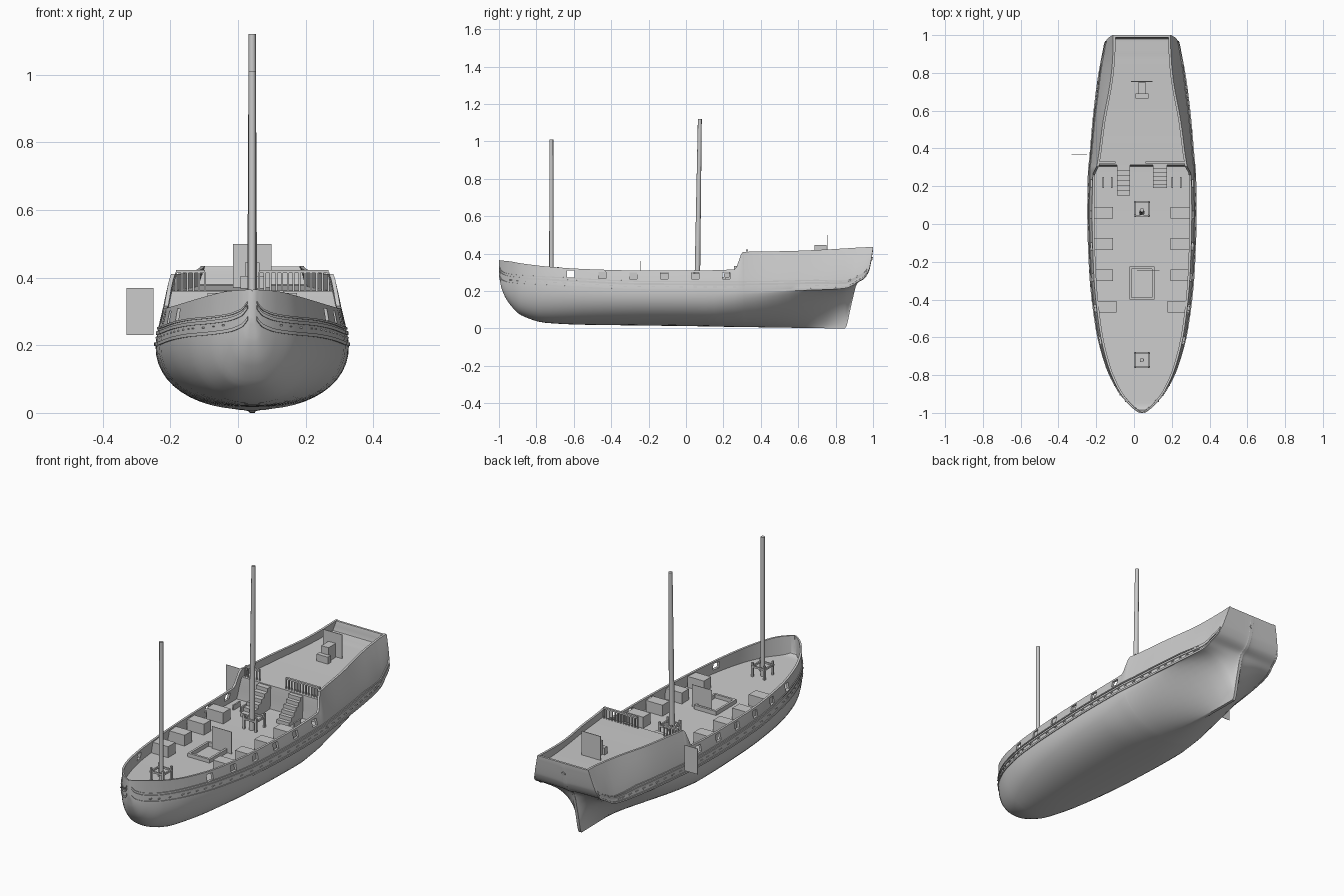
import bpy, bmesh, math
from mathutils import Vector, Matrix

if "Cube" in bpy.data.objects:
    bpy.data.objects.remove(bpy.data.objects["Cube"])

CX = 0.042  # centreline of the ship

grey = bpy.data.materials.new("plain grey")
grey.use_nodes = True
grey.diffuse_color = (0.6, 0.6, 0.6, 1)
grey.node_tree.nodes["Principled BSDF"].inputs["Base Color"].default_value = grey.diffuse_color


def finish(name, bm, smooth=False):
    bmesh.ops.recalc_face_normals(bm, faces=bm.faces)
    mesh = bpy.data.meshes.new(name)
    bm.to_mesh(mesh)
    bm.free()
    mesh.materials.append(grey)
    obj = bpy.data.objects.new(name, mesh)
    obj.location.x = CX
    bpy.context.collection.objects.link(obj)
    if smooth:
        smooth_shade(obj)
    return obj


def smooth_shade(obj):
    bpy.ops.object.select_all(action="DESELECT")
    obj.select_set(True)
    bpy.context.view_layer.objects.active = obj
    bpy.ops.object.shade_smooth_by_angle(angle=math.radians(35))


def boxes(name, specs):
    """One object made of boxes, each given by (low, high) ranges."""
    bm = bmesh.new()
    for ranges in specs:
        mid = Vector([(a + b) / 2 for a, b in ranges])
        size = Vector([b - a for a, b in ranges])
        bmesh.ops.create_cube(bm, size=1, matrix=Matrix.Translation(mid) @ Matrix.Diagonal(size.to_4d()))
    return finish(name, bm)


def loft(name, rings, smooth=True):
    bm = bmesh.new()
    loops = [[bm.verts.new(p) for p in ring] for ring in rings]
    for a, b in zip(loops, loops[1:]):
        for i in range(len(a)):
            j = (i + 1) % len(a)
            bm.faces.new((a[i], a[j], b[j], b[i]))
    bm.faces.new(loops[0])
    bm.faces.new(loops[-1])
    return finish(name, bm, smooth)


def tube(name, base, top, r1, r2):
    base, top = Vector(base), Vector(top)
    axis = top - base
    bm = bmesh.new()
    matrix = Matrix.Translation((base + top) / 2) @ axis.to_track_quat("Z", "Y").to_matrix().to_4x4()
    bmesh.ops.create_cone(bm, cap_ends=True, segments=12, radius1=r1, radius2=r2,
                          depth=axis.length, matrix=matrix)
    return finish(name, bm, True)


# Hull stations: y, keel z, wale z, wale half width, rail z, rail half width, deck z
STATIONS = [
    (-1, .28, .285, .006, .365, .008, .36),
    (-.985, .21, .255, .03, .363, .033, .27),
    (-.95, .14, .24, .07, .36, .072, .26),
    (-.88, .07, .232, .127, .348, .124, .258),
    (-.75, .03, .226, .19, .332, .18, .254),
    (-.55, .02, .215, .242, .318, .226, .248),
    (-.25, .016, .202, .276, .31, .256, .24),
    (.05, .012, .2, .286, .31, .264, .235),
    (.26, .008, .2, .283, .316, .26, .235),
    (.305, .007, .2, .28, .41, .24, .236),
    (.312, .007, .2, .279, .41, .238, .36),
    (.55, .004, .204, .258, .414, .205, .364),
    (.75, .001, .21, .234, .422, .168, .37),
    (.85, 0, .218, .217, .428, .157, .373),
    (.885, .13, .23, .21, .43, .155, .374),
    (.915, .24, .25, .204, .432, .153, .376),
    (.955, .268, .275, .196, .434, .152, .378),
    (.98, .31, .318, .184, .435, .152, .38),
    (.988, .345, .353, .175, .435, .152, .433),
    (1, .42, .428, .155, .435, .152, .433),
]


def refine(rows, steps=4):
    """Monotone cubic interpolation between the stations."""
    def slope(i, k):
        if i in (0, len(rows) - 1):
            i0 = min(i, len(rows) - 2)
            return (rows[i0 + 1][k] - rows[i0][k]) / (rows[i0 + 1][0] - rows[i0][0])
        d0, d1 = [(rows[j + 1][k] - rows[j][k]) / (rows[j + 1][0] - rows[j][0]) for j in (i - 1, i)]
        return 2 * d0 * d1 / (d0 + d1) if d0 * d1 > 0 else 0
    out = []
    for i in range(len(rows) - 1):
        h = rows[i + 1][0] - rows[i][0]
        for s in range(steps):
            t = s / steps
            a, b = 2 * t**3 - 3 * t * t + 1, t**3 - 2 * t * t + t
            c = t**3 - t * t
            out.append([a * p + (1 - a) * q + h * (b * slope(i, k) + c * slope(i + 1, k))
                        for k, (p, q) in enumerate(zip(rows[i], rows[i + 1]))])
    return out + [list(rows[-1])]


def side(row, z):
    """Outer half width above the wale."""
    _, _, zw, w, zr, wr, _ = row
    u = min(1, max(0, (z - zw) / (zr - zw)))
    return w + (wr - w) * u**1.3


def ramp(y, start, end):
    return min(1, max(0, (y - start) / (end - start)))


def hull_ring(row):
    y, zb, zw, w, zr, wr, zd = row
    # full bilge amidships, hollow run towards the sternpost
    full = 2.2 - 1.1 * ramp(y, .15, .6) - .6 * ramp(y, .6, .86)
    keel = min(.008, w / 2)
    half = []
    for i in range(13):
        t = i / 12 * math.pi / 2
        half.append((keel + (w - keel) * math.sin(t)**(2 / full),
                     zb + (zw - zb) * (1 - max(0, math.cos(t))**(2 / full))))
    for i in range(1, 6):
        z = zw + (zr - zw) * i / 5
        half.append((side(row, z), z))
    half.append((max(wr - .012, .002), zr))
    half.append((max(side(row, zd) - .013, .001), zd))
    return [(x, y, z) for x, z in half] + [(-x, y, z) for x, z in reversed(half)]


ROWS = refine(STATIONS)


def deck_z(y):
    return min(ROWS, key=lambda r: abs(r[0] - y))[6]


# Hull with bulwarks and both decks, gun ports cut through
hull = loft("hull", [hull_ring(r) for r in ROWS], False)
PORTS = [.215 - i * .166 for i in range(6)]
cutter = boxes("port_cutter", [((-.4, .4), (y - .02, y + .02), (z - .018, z + .018))
                               for y in PORTS for z in [.282 + max(0, -y - .4) * .04]])
cutter.hide_render = True
cut = hull.modifiers.new("ports", "BOOLEAN")
cut.operation, cut.solver, cut.object = "DIFFERENCE", "EXACT", cutter
bpy.context.view_layer.update()
hull.data = bpy.data.meshes.new_from_object(hull.evaluated_get(bpy.context.evaluated_depsgraph_get()))
hull.modifiers.clear()
bpy.data.objects.remove(cutter)
smooth_shade(hull)


def wale_point(row, lift):
    z = row[2] + lift * (1 - max(0, row[0] - .7) * 2)
    return Vector((side(row, z), row[0], z))


# Wales along both sides, standing out square to the hull
for name, lift, h in (("lower_wale", .003, .005), ("upper_wale", .036, .005), ("middle_wale", .05, .003)):
    rings = []
    for before, row, after in zip(ROWS, ROWS[1:], ROWS[2:]):
        if row[0] < .97:
            p = wale_point(row, lift)
            along = wale_point(after, lift) - wale_point(before, lift)
            out = Vector((along.y, -along.x, 0)).normalized()
            rings.append([p + out * o + Vector((0, 0, s * h))
                          for o, s in ((-.005, -1), (.004, -1), (.004, 1), (-.005, 1))])
    loft(name, rings).modifiers.new("both_sides", "MIRROR")

# Bolts in a row below the upper wale
bolts = []
for i in range(38):
    row = min(ROWS, key=lambda r: abs(r[0] + .94 - i * .048))
    x, y, z = wale_point(row, .022)
    bolts.append(((x - .004, x + .003), (y - .01, y + .01), (z - .002, z + .002)))
boxes("wale_bolts", bolts).modifiers.new("both_sides", "MIRROR")

# Masts with square bitts around them
for name, y, lean, top, r in (("fore", -.72, 0, 1.01, .0115), ("main", .06, .014, 1.12, .015)):
    d = deck_z(y)
    tube(name + "_mast", (0, y, d - .01), (0, y + lean, top), r, .0105)
    yc = y + .02 if name == "main" else y
    frame = []
    for s in (-1, 1):
        for t in (-1, 1):
            frame.append(((s * .036 - .005, s * .036 + .005), (yc + t * .036 - .005, yc + t * .036 + .005), (d, d + .076)))
        frame.append(((-.042, .042), (yc + s * .036 - .004, yc + s * .036 + .004), (d + .05, d + .06)))
        frame.append(((s * .036 - .004, s * .036 + .004), (yc - .042, yc + .042), (d + .05, d + .06)))
    boxes(name + "_bitts", frame)

# Gun blocks beside the ports
guns = []
for y in PORTS[1:5]:
    x = .235 if y < -.4 else .252
    d = deck_z(y)
    guns.append(((x - .1, x), (y - .02, y + .042), (d, d + .06)))
boxes("gun_blocks", guns).modifiers.new("both_sides", "MIRROR")

# Hatch coaming with a standing panel
d = deck_z(-.3)
boxes("hatch_coaming", [((s * .06 - .006, s * .06 + .006), (-.4, -.225), (d, d + .022)) for s in (-1, 1)]
      + [((-.066, .066), (y - .006, y + .006), (d, d + .022)) for y in (-.394, -.231)])
boxes("hatch_panel", [((-.027, .093), (-.247, -.244), (d, d + .12))])

# Stairs up to the raised deck
for name, x0, x1, front in (("right_stairs", -.132, -.062, .15), ("left_stairs", .058, .133, .19)):
    run = (.31 - front) / 6
    boxes(name, [((x0, x1), (front + i * run, .312), (.235 + i * .02, .255 + i * .02)) for i in range(6)])

# Balustrade at the break of the raised deck
rail = []
for x0, x1 in ((-.225, -.14), (.02, .225)):
    rail.append(((x0, x1), (.32, .332), (.413, .422)))
    count = round((x1 - x0) / .017)
    for i in range(count + 1):
        x = x0 + (x1 - x0) * i / count
        rail.append(((x - .003, x + .003), (.323, .329), (.358, .415)))
boxes("balustrade", rail)

# Steering stand, loose side panel, deck cleats and stern port
boxes("steering_stand", [((-.034, .034), (.665, .69), (.365, .405)), ((-.022, .022), (.688, .75), (.365, .445)),
                         ((-.057, .057), (.753, .757), (.37, .5))])
boxes("side_panel", [((-.372, -.292), (.369, .371), (.23, .37))])
boxes("deck_cleats", [((x - .004, x + .004), (.19, .25), (.235, .262)) for x in (-.205, -.16, .16, .205)])
tube("stern_port", (0, .985, .375), (0, .997, .372), .01, .01)
